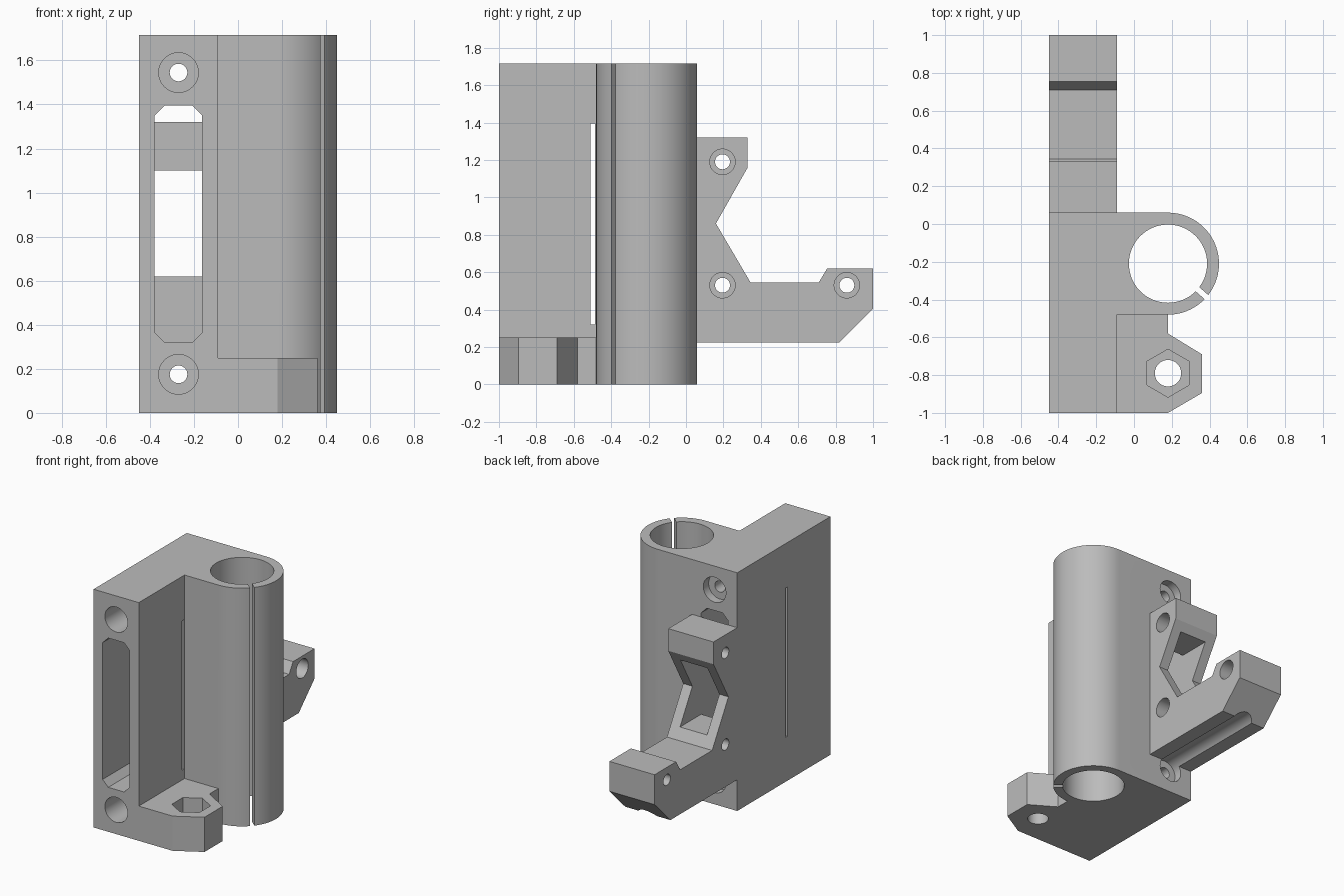
import bpy, bmesh, math

cube = bpy.data.objects.get("Cube")
if cube:
    bpy.data.objects.remove(cube, do_unlink=True)

grey = bpy.data.materials.new("plain_grey")
grey.use_nodes = True
colour = (0.5, 0.5, 0.5, 1)
grey.diffuse_color = colour
grey.node_tree.nodes["Principled BSDF"].inputs["Base Color"].default_value = colour

TOP = 1.715
BACK = 0.06
LEFT, RIGHT = -0.45, -0.09
MID = (LEFT + RIGHT) / 2
TUBE = (0.18, -0.21)


def ring(centre, r, n=64, start=0, sweep=360):
    """Points on an arc or full circle."""
    count = n if sweep == 360 else n + 1
    angles = [math.radians(start + sweep * i / n) for i in range(count)]
    return [(centre[0] + r * math.cos(a), centre[1] + r * math.sin(a)) for a in angles]


def prism(name, axis, points, lo, hi):
    """Extrude a flat outline along one axis."""
    place = {"x": lambda a, b, t: (t, a, b),
             "y": lambda a, b, t: (a, t, b),
             "z": lambda a, b, t: (a, b, t)}[axis]
    bm = bmesh.new()
    low = [bm.verts.new(place(a, b, lo)) for a, b in points]
    high = [bm.verts.new(place(a, b, hi)) for a, b in points]
    bm.faces.new(low)
    bm.faces.new(high)
    n = len(points)
    for i in range(n):
        j = (i + 1) % n
        bm.faces.new((low[i], low[j], high[j], high[i]))
    bmesh.ops.recalc_face_normals(bm, faces=bm.faces)
    mesh = bpy.data.meshes.new(name)
    bm.to_mesh(mesh)
    bm.free()
    mesh.materials.append(grey)
    obj = bpy.data.objects.new(name, mesh)
    bpy.context.collection.objects.link(obj)
    return obj


def rect(a0, a1, b0, b1):
    return [(a0, b0), (a1, b0), (a1, b1), (a0, b1)]


def combine(target, tool, operation="DIFFERENCE"):
    """Apply a boolean and discard the tool."""
    mod = target.modifiers.new("boolean", "BOOLEAN")
    mod.object, mod.operation, mod.solver = tool, operation, "EXACT"
    bpy.context.view_layer.objects.active = target
    bpy.ops.object.modifier_apply(modifier=mod.name)
    bpy.data.objects.remove(tool, do_unlink=True)


# Block with the rounded tube side
outline = [(LEFT, -1), (RIGHT, -1), (RIGHT, -0.48)]
outline += ring(TUBE, 0.27, 48, -90, 180) + [(LEFT, BACK)]
body = prism("mount_body", "z", outline, 0, TOP)

# Foot that holds the nut
foot = [(-0.2, -1), (0.18, -1), (0.36, -0.895), (0.36, -0.69),
        (0.18, -0.58), (0.18, -0.4), (-0.2, -0.4)]
combine(body, prism("nut_foot", "z", foot, 0, 0.25), "UNION")

# Stepped rear bracket
arm = [(0, 1.32), (0.33, 1.32), (0.33, 1.16), (0.16, 0.86), (0.345, 0.545),
       (0.71, 0.545), (0.755, 0.62), (1, 0.62), (1, 0.405), (0.82, 0.225), (0, 0.225)]
combine(body, prism("rear_bracket", "x", arm, LEFT, RIGHT), "UNION")

# Tube bore and its clamping slit
combine(body, prism("bore", "z", ring(TUBE, 0.207), -0.1, TOP + 0.1))
slit = prism("clamp_slit", "z", rect(0.17, 0.35, -0.0145, 0.0145), -0.1, TOP + 0.1)
slit.location = (*TUBE, 0)
slit.rotation_euler.z = math.radians(-41)
bpy.context.view_layer.update()
combine(body, slit)

# Chamfered slot through the block, and the window in the bracket
x0, x1, z0, z1, c = -0.378, -0.163, 0.32, 1.395, 0.045
slot = [(x0 + c, z0), (x1 - c, z0), (x1, z0 + c), (x1, z1 - c),
        (x1 - c, z1), (x0 + c, z1), (x0, z1 - c), (x0, z0 + c)]
combine(body, prism("slot", "y", slot, -1.1, BACK))
combine(body, prism("window", "y", rect(x0, x1, 0.62, 1.1), -0.2, 0.5))

# Thin slit across the block
combine(body, prism("side_slit", "x", rect(-0.51, -0.487, z0, z1), -0.6, -0.05))

# Long screw holes, wide at both ends
for z in (0.175, 1.545):
    combine(body, prism("screw_hole", "y", ring((MID, z), 0.04, 32), -1.1, 0.3))
    combine(body, prism("front_bore", "y", ring((MID, z), 0.09, 48), -1.1, -0.2))
    combine(body, prism("back_bore", "y", ring((MID, z), 0.09, 48), 0, 1.1))

# Cross holes in the bracket, countersunk on one side
for y, z in ((0.195, 1.19), (0.195, 0.53), (0.86, 0.53)):
    combine(body, prism("cross_hole", "x", ring((y, z), 0.04, 32), -0.6, 0))
    combine(body, prism("cross_bore", "x", ring((y, z), 0.068, 40), RIGHT - 0.1, 0))

# Nut pocket and bolt hole in the foot
nut = (0.18, -0.79)
combine(body, prism("bolt_hole", "z", ring(nut, 0.07, 40), -0.1, 0.4))
combine(body, prism("nut_pocket", "z", ring(nut, 0.127, 6, 30), 0.11, 0.4))

# Smooth the round walls, keep the edges crisp
bpy.ops.object.select_all(action="DESELECT")
body.select_set(True)
bpy.context.view_layer.objects.active = body
bpy.ops.object.shade_smooth_by_angle(angle=math.radians(25))
